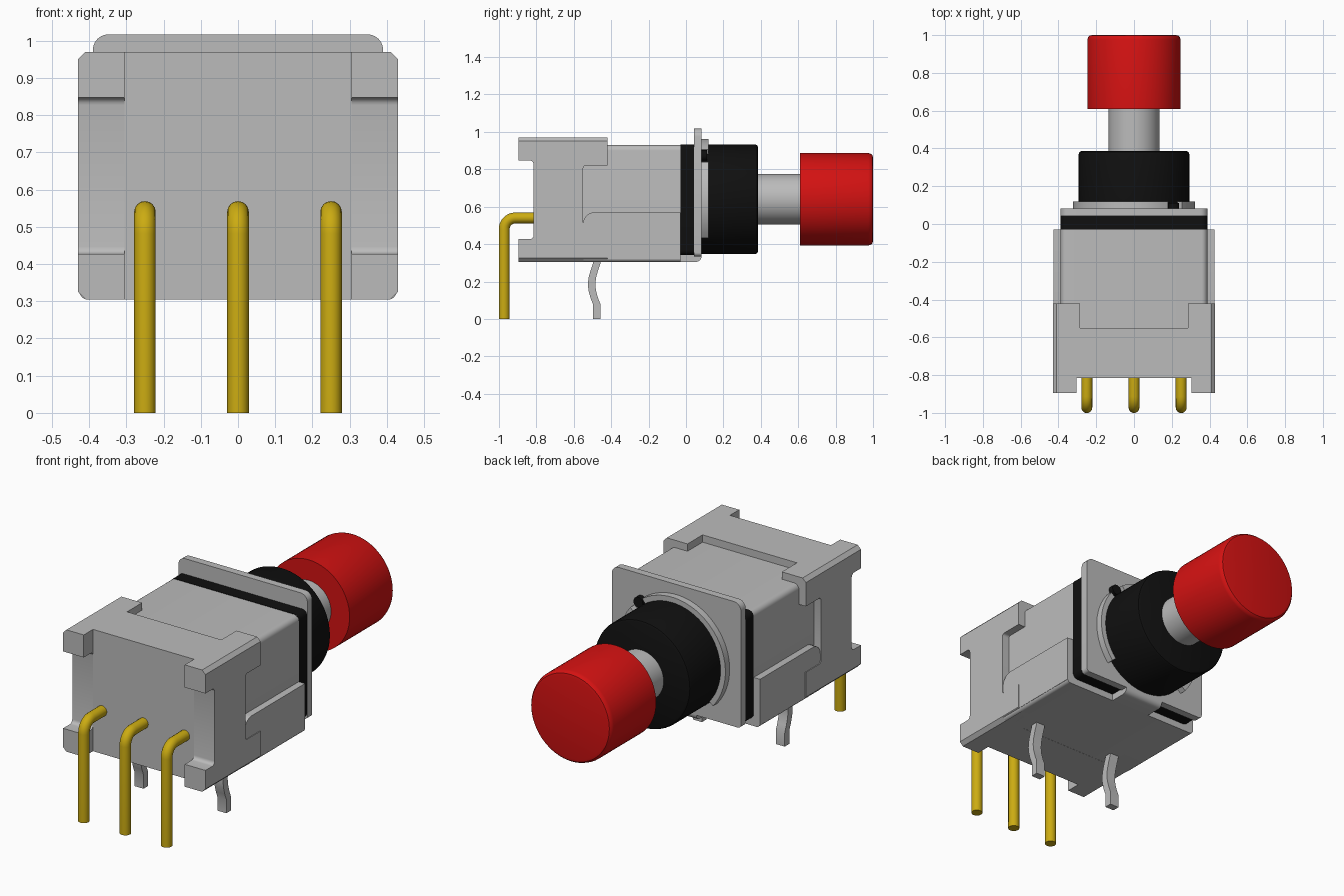
import bpy, bmesh, math
from mathutils import Vector

cube = bpy.data.objects.get("Cube")
if cube:
    bpy.data.objects.remove(cube, do_unlink=True)


def material(name, rgb):
    m = bpy.data.materials.new(name)
    m.use_nodes = True
    m.diffuse_color = (*rgb, 1)
    m.node_tree.nodes["Principled BSDF"].inputs["Base Color"].default_value = (*rgb, 1)
    return m


GREY = material("light grey", (0.50, 0.50, 0.50))
BLACK = material("black", (0.005, 0.005, 0.005))
RED = material("red", (0.66, 0.006, 0.006))
GOLD = material("gold", (0.60, 0.41, 0.006))
AXIS_Z = 0.64  # height of the plunger axis


def activate(ob):
    bpy.ops.object.select_all(action='DESELECT')
    ob.select_set(True)
    bpy.context.view_layer.objects.active = ob


def smooth(ob):
    activate(ob)
    bpy.ops.object.shade_smooth_by_angle(angle=math.radians(35))
    return ob


def add(name, bm, mat):
    bmesh.ops.recalc_face_normals(bm, faces=bm.faces)
    me = bpy.data.meshes.new(name)
    bm.to_mesh(me)
    bm.free()
    me.materials.append(mat)
    ob = bpy.data.objects.new(name, me)
    bpy.context.collection.objects.link(ob)
    return smooth(ob)


def prism(name, pts, axis, a, b, mat):
    """Extrude a profile along X (points are y, z) or Y (points are x, z)."""
    bm = bmesh.new()
    place = (lambda p, t: (t, p[0], p[1])) if axis == 'X' else (lambda p, t: (p[0], t, p[1]))
    lo = [bm.verts.new(place(p, a)) for p in pts]
    hi = [bm.verts.new(place(p, b)) for p in pts]
    n = len(pts)
    bm.faces.new(lo)
    bm.faces.new(hi)
    for i in range(n):
        j = (i + 1) % n
        bm.faces.new((lo[i], lo[j], hi[j], hi[i]))
    return add(name, bm, mat)


def rrect(u0, u1, v0, v1, radii, seg=6):
    """Rounded rectangle; radii in order: high-high, low-high, low-low, high-low."""
    pts = []
    for k, (u, v, su, sv) in enumerate(((u1, v1, -1, -1), (u0, v1, 1, -1),
                                        (u0, v0, 1, 1), (u1, v0, -1, 1))):
        r = radii[k]
        if r == 0:
            pts.append((u, v))
            continue
        for i in range(seg + 1):
            t = math.pi / 2 * (k + i / seg)
            pts.append((u + su * r + r * math.cos(t), v + sv * r + r * math.sin(t)))
    return pts


def lathe(name, profile, mat, seg=64):
    """Revolve (y, radius) points about the plunger axis."""
    bm = bmesh.new()
    rings = [[bm.verts.new((r * math.cos(2 * math.pi * i / seg), y,
                            AXIS_Z + r * math.sin(2 * math.pi * i / seg)))
              for i in range(seg)] for y, r in profile]
    for p, q in zip(rings, rings[1:]):
        for i in range(seg):
            j = (i + 1) % seg
            bm.faces.new((p[i], p[j], q[j], q[i]))
    bm.faces.new(rings[0])
    bm.faces.new(rings[-1])
    return add(name, bm, mat)


def cut(ob, cutter):
    mod = ob.modifiers.new("cut", 'BOOLEAN')
    mod.operation = 'DIFFERENCE'
    mod.solver = 'EXACT'
    mod.object = cutter
    activate(ob)
    bpy.ops.object.modifier_apply(modifier=mod.name)
    bpy.data.objects.remove(cutter, do_unlink=True)


# Terminal housing: chamfered block, slotted at both ends to leave four corners
housing = prism("terminal_housing", rrect(-0.43, 0.43, 0.305, 0.97, [0.02] * 4, 1),
                'Y', -0.895, -0.42, GREY)
slots = [
    (rrect(-0.305, 0.305, 0.1, 1.2, [0] * 4), 'Y', -1.0, -0.815),
    (rrect(-1.0, -0.815, 0.427, 0.847, [0.02, 0, 0, 0.02], 4), 'X', -0.6, 0.6),
    (rrect(-0.55, -0.3, 0.46, 0.82, [0, 0.015, 0.015, 0], 4), 'X', -0.6, 0.6),
    (rrect(-0.285, 0.285, 0.1, 1.2, [0] * 4), 'Y', -0.55, -0.3),
]
for pts, axis, a, b in slots:
    cut(housing, prism("slot_cutter", pts, axis, a, b, GREY))
smooth(housing)

# Inner body and gasket
prism("inner_body", rrect(-0.388, 0.388, 0.325, 0.93, [0.03, 0.03, 0, 0]),
      'Y', -0.60, -0.03, GREY)
prism("gasket", rrect(-0.388, 0.388, 0.342, 0.932, [0.03] * 4), 'Y', -0.03, 0.042, BLACK)

# Metal bracket: base, two side plates, front plate and the bend joining them
prism("bracket_base", rrect(-0.425, 0.425, 0.305, 0.345, [0, 0, 0.02, 0.02]),
      'Y', -0.549, -0.03, GREY)
for side, s in (("left", 1), ("right", -1)):
    prism("bracket_side_" + side, rrect(-0.55, -0.03, 0.32, 0.57, [0, 0.06, 0, 0]),
          'X', s * 0.385, s * 0.426, GREY)
prism("bracket_front_plate", rrect(-0.39, 0.39, 0.335, 1.017, [0.042, 0.042, 0.02, 0.02]),
      'Y', 0.042, 0.083, GREY)
prism("bracket_bend", rrect(-0.04, 0.083, 0.305, 0.345, [0, 0, 0, 0.03]),
      'X', -0.12, 0.12, GREY)

# Bent mounting legs under the base
centre = [(-0.476, 0.33), (-0.476, 0.30), (-0.490, 0.26), (-0.501, 0.22), (-0.505, 0.185),
          (-0.501, 0.15), (-0.490, 0.11), (-0.476, 0.075), (-0.476, 0.0)]
for side, s in (("left", 1), ("right", -1)):
    outline = [(y - 0.02, z) for y, z in centre] + [(y + 0.02, z) for y, z in reversed(centre)]
    prism("mounting_leg_" + side, outline, 'X', s * 0.25 - 0.027, s * 0.25 + 0.027, GREY)

# Right-angled terminal pins
for side, x in (("left", 0.25), ("middle", 0), ("right", -0.25)):
    path = [(x, -0.972, 0)]
    for i in range(9):
        t = math.pi / 2 * i / 8
        path.append((x, -0.912 - 0.06 * math.cos(t), 0.48 + 0.06 * math.sin(t)))
    path.append((x, -0.80, 0.54))
    cu = bpy.data.curves.new("pin_path", 'CURVE')
    cu.dimensions = '3D'
    cu.bevel_depth = 0.029
    cu.bevel_resolution = 6
    cu.use_fill_caps = True
    sp = cu.splines.new('POLY')
    sp.points.add(len(path) - 1)
    for p, co in zip(sp.points, path):
        p.co = (*co, 1)
    tmp = bpy.data.objects.new("pin_path", cu)
    bpy.context.collection.objects.link(tmp)
    bpy.context.view_layer.update()
    me = bpy.data.meshes.new_from_object(tmp.evaluated_get(bpy.context.evaluated_depsgraph_get()))
    bpy.data.objects.remove(tmp, do_unlink=True)
    me.materials.clear()
    me.materials.append(GOLD)
    pin = bpy.data.objects.new("terminal_pin_" + side, me)
    bpy.context.collection.objects.link(pin)
    smooth(pin)


# Locking washer: two arcs around the bushing, with a black key in the gap
def arc(name, start, end):
    n = max(8, int((end - start) / 6))
    ang = [math.radians(start + (end - start) * i / n) for i in range(n + 1)]
    pts = [(0.322 * math.cos(t), AXIS_Z + 0.322 * math.sin(t)) for t in ang]
    pts += [(0.285 * math.cos(t), AXIS_Z + 0.285 * math.sin(t)) for t in reversed(ang)]
    prism(name, pts, 'Y', 0.08, 0.12, GREY)


arc("washer_arc_left", -40, 38)
arc("washer_arc_right", 56, 220)
key = Vector((math.cos(math.radians(48)), math.sin(math.radians(48)))) * 0.315
prism("bushing_key", rrect(key.x - 0.028, key.x + 0.028, AXIS_Z + key.y - 0.028,
                           AXIS_Z + key.y + 0.028, [0.027] * 4), 'Y', 0.08, 0.112, BLACK)

# Bushing, shaft and button cap
lathe("bushing", [(0.07, 0.293), (0.37, 0.293), (0.38, 0.289), (0.386, 0.279)], BLACK)
lathe("plunger_shaft", [(0.37, 0.135), (0.63, 0.135)], GREY)
lathe("button_cap", [(0.61, 0.247), (0.975, 0.247), (0.988, 0.243), (0.997, 0.235),
                     (1.0, 0.222)], RED)
